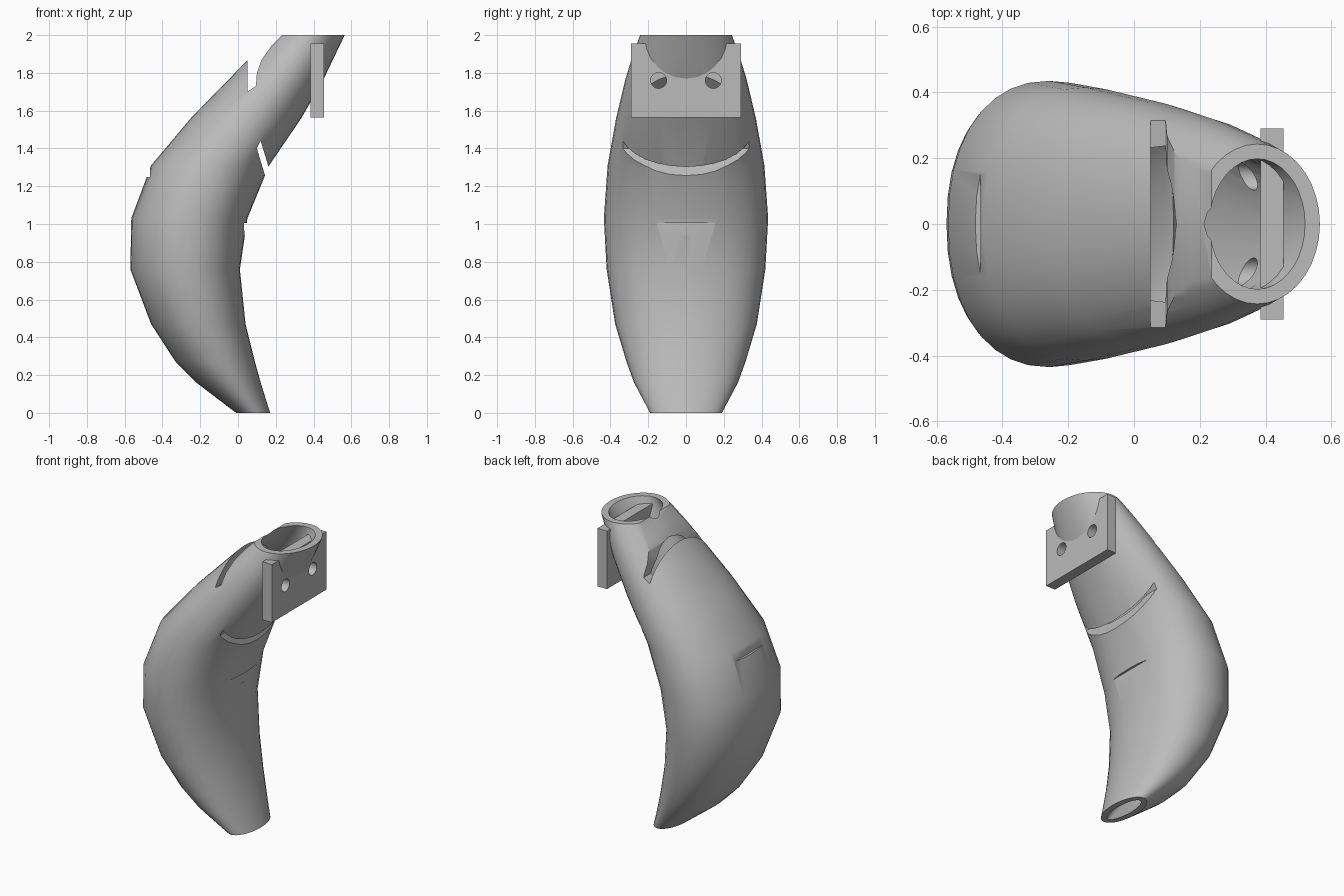
import bpy
import bmesh
from math import cos, sin, pi, radians, copysign

cube = bpy.data.objects.get("Cube")
if cube:
    bpy.data.objects.remove(cube, do_unlink=True)

grey = bpy.data.materials.new("plain grey")
grey.use_nodes = True
colour = (0.5, 0.5, 0.5, 1)
grey.diffuse_color = colour
grey.node_tree.nodes["Principled BSDF"].inputs["Base Color"].default_value = colour


def make_object(name, bm):
    bmesh.ops.recalc_face_normals(bm, faces=bm.faces[:])
    mesh = bpy.data.meshes.new(name)
    bm.to_mesh(mesh)
    bm.free()
    mesh.materials.append(grey)
    obj = bpy.data.objects.new(name, mesh)
    bpy.context.collection.objects.link(obj)
    return obj


def prism(name, profile, half_width):
    """Extrude an (x, z) profile across y, centred on y = 0."""
    bm = bmesh.new()
    face = bm.faces.new([bm.verts.new((x, -half_width, z)) for x, z in profile])
    new = bmesh.ops.extrude_face_region(bm, geom=[face])["geom"]
    verts = [v for v in new if isinstance(v, bmesh.types.BMVert)]
    bmesh.ops.translate(bm, verts=verts, vec=(0, 2 * half_width, 0))
    return make_object(name, bm)


def box(name, x0, x1, half_width, z0, z1):
    return prism(name, [(x0, z0), (x1, z0), (x1, z1), (x0, z1)], half_width)


def rod(name, x0, x1, y, z, radius):
    """A round cutter lying along x."""
    bpy.ops.mesh.primitive_cylinder_add(
        vertices=24, radius=radius, depth=x1 - x0,
        location=((x0 + x1) / 2, y, z), rotation=(0, pi / 2, 0))
    obj = bpy.context.object
    obj.name = name
    obj.data.materials.append(grey)
    return obj


def cut(target, cutters):
    for cutter in cutters:
        cutter.hide_render = True
        mod = target.modifiers.new("cut", 'BOOLEAN')
        mod.operation = 'DIFFERENCE'
        mod.solver = 'EXACT'
        mod.object = cutter
        bpy.context.view_layer.objects.active = target
        bpy.ops.object.modifier_apply(modifier=mod.name)


def smooth(obj, angle):
    bpy.ops.object.select_all(action='DESELECT')
    obj.select_set(True)
    bpy.context.view_layer.objects.active = obj
    bpy.ops.object.shade_smooth_by_angle(angle=radians(angle))


# Curved hollow body: height, left edge, right edge, half depth, wall
SECTIONS = [
    (0.0, -0.01, 0.17, 0.19, 0.04),
    (0.16, -0.22, 0.12, 0.275, 0.06),
    (0.27, -0.33, 0.09, 0.315, 0.06),
    (0.47, -0.46, 0.04, 0.375, 0.05),
    (0.76, -0.57, 0.01, 0.42, 0.05),
    (1.03, -0.565, 0.05, 0.435, 0.05),
    (1.31, -0.46, 0.165, 0.415, 0.06),
    (1.56, -0.25, 0.335, 0.37, 0.07),
    (1.77, -0.045, 0.455, 0.32, 0.07),
    (1.9, 0.083, 0.517, 0.28, 0.07),
    (2.0, 0.185, 0.565, 0.243, 0.045),
]
SIDES = 36


def ring(bm, z, left, right, depth, inset):
    mid, half = (left + right) / 2, (right - left) / 2
    verts = []
    for i in range(SIDES):
        c, s = cos(2 * pi * i / SIDES), sin(2 * pi * i / SIDES)
        # Slightly squared oval in the belly, true oval at the ends
        power = 1 - 0.1 * sin(pi * z / 2)
        x = copysign(abs(c) ** power, c) * (half - inset)
        y = copysign(abs(s) ** power, s) * (depth - inset)
        verts.append(bm.verts.new((mid + x, y, z)))
    return verts


bm = bmesh.new()
outer = [ring(bm, z, l, r, d, 0) for z, l, r, d, w in SECTIONS]
inner = [ring(bm, z, l, r, d, w) for z, l, r, d, w in SECTIONS]
loop = outer + inner[::-1]
for a, b in zip(loop, loop[1:] + loop[:1]):
    for i in range(SIDES):
        j = (i + 1) % SIDES
        bm.faces.new((a[i], a[j], b[j], b[i]))
body = make_object("curved_hollow_body", bm)

# Slots: top notch, slanted front slot, small front and back slits
cutters = [
    prism("notch_cutter", [(0.05, 1.70), (0.095, 1.73), (0.10, 1.80),
                           (0.125, 1.87), (0.175, 1.94), (0.235, 2.0),
                           (0.28, 2.05), (0.05, 2.05)], 0.34),
    prism("slant_cutter", [(0.10, 1.40), (0.19, 1.10),
                           (0.22, 1.11), (0.12, 1.44)], 0.34),
    prism("slit_cutter", [(0.035, 0.94), (0.1, 0.94),
                          (0.1, 1.005), (0.03, 1.005)], 0.15),
    box("back_slit_cutter", -0.6, -0.467, 0.17, 1.25, 1.31),
]

# Mounting plate with two screw holes
plate = box("mounting_plate", 0.385, 0.455, 0.29, 1.565, 1.955)
holes = [rod("screw_hole_cutter", 0.3, 0.62, side * 0.145, 1.76, 0.042)
         for side in (-1, 1)]

cut(body, cutters + holes)
cut(plate, holes)
for cutter in cutters + holes:
    bpy.data.objects.remove(cutter, do_unlink=True)
smooth(body, 30)
smooth(plate, 30)
